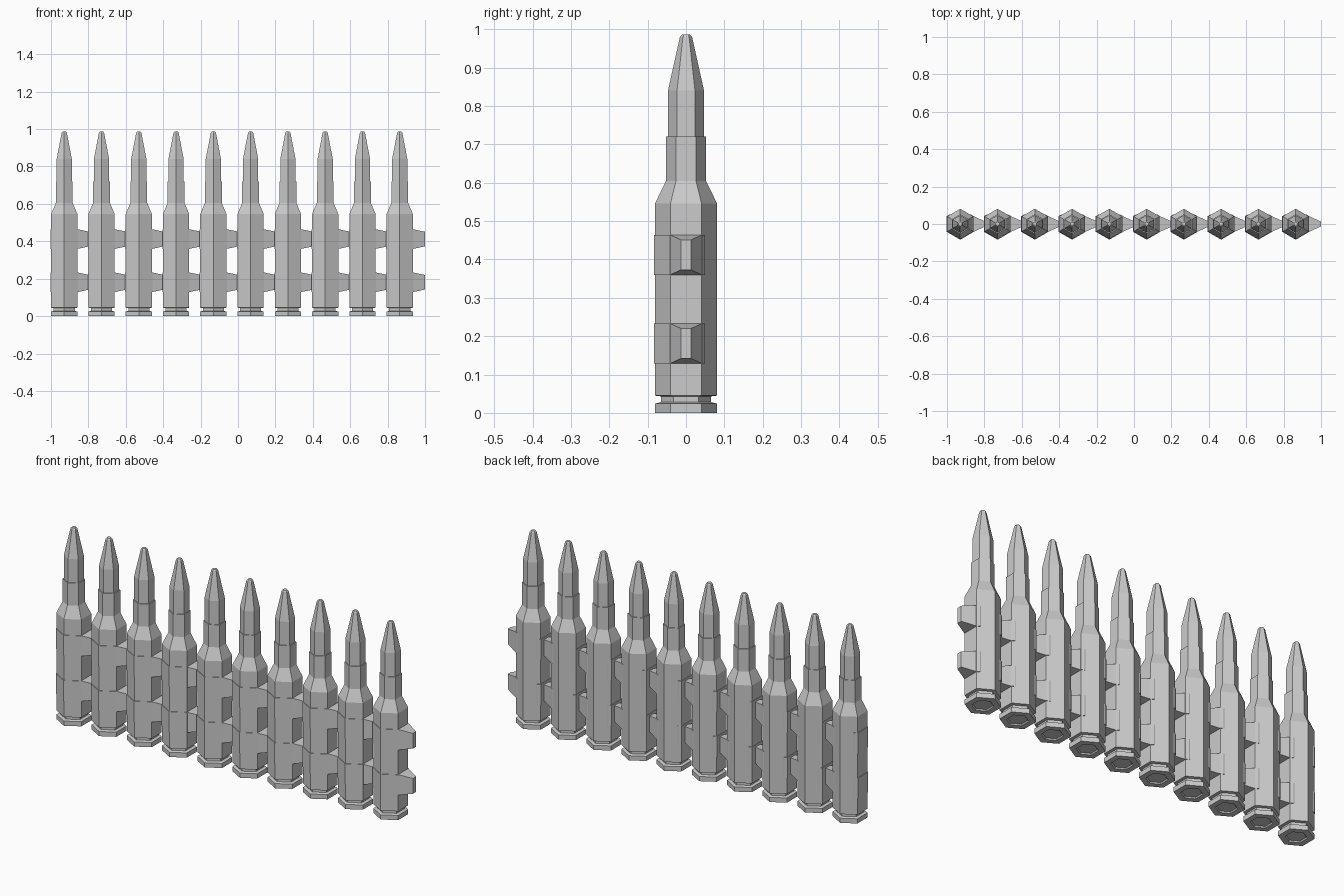
import bpy, bmesh, math

cube = bpy.data.objects.get("Cube")
if cube:
    bpy.data.objects.remove(cube, do_unlink=True)

metal = bpy.data.materials.new("grey metal")
metal.use_nodes = True
metal.diffuse_color = (0.6, 0.6, 0.6, 1)
metal.node_tree.nodes["Principled BSDF"].inputs["Base Color"].default_value = (0.6, 0.6, 0.6, 1)

COUNT, SPACING, FIRST_X = 10, 0.1993, -0.929


def loft(name, rings):
    """Mesh object skinned through equal-length rings, capped at both ends."""
    bm = bmesh.new()
    loops = [[bm.verts.new(p) for p in ring] for ring in rings]
    n = len(loops[0])
    for a, b in zip(loops, loops[1:]):
        for i in range(n):
            j = (i + 1) % n
            bm.faces.new((a[i], a[j], b[j], b[i]))
    bm.faces.new(loops[0][::-1])
    bm.faces.new(loops[-1])
    bmesh.ops.recalc_face_normals(bm, faces=bm.faces)
    mesh = bpy.data.meshes.new(name)
    bm.to_mesh(mesh)
    bm.free()
    mesh.materials.append(metal)
    return mesh


def place(name, mesh, x, z=0):
    ob = bpy.data.objects.new(name, mesh)
    ob.location = (x, 0, z)
    bpy.context.collection.objects.link(ob)


def hexagon(r, z):
    return [(r * math.cos(math.radians(30 + 60 * i)),
             r * math.sin(math.radians(30 + 60 * i)), z) for i in range(6)]


def lathe(name, profile):
    return loft(name, [hexagon(r, z) for r, z in profile])


# Six-sided case with a recessed base, rim, groove, shoulder and neck
case = lathe("case", [
    (0.045, 0.006), (0.05, 0), (0.081, 0), (0.081, 0.024), (0.065, 0.028),
    (0.065, 0.043), (0.081, 0.045), (0.081, 0.546), (0.052, 0.605), (0.052, 0.72)])

# Tapered projectile
bullet = lathe("bullet", [
    (0.047, 0.70), (0.047, 0.84), (0.016, 0.98), (0.011, 0.986)])

# Link clip wrapping the front and just past the side faces
R, H, BACK = 0.084, 0.104, 0.05
side, cut = R * math.cos(math.pi / 6), (R - BACK) * math.sqrt(3)
outline = [(cut, BACK), (-cut, BACK), (-side, R / 2), (-side, -R / 2),
           (0, -R), (side, -R / 2), (side, R / 2)]
clip = loft("link_clip", [[(x, y, z) for x, y in outline] for z in (0, H)])


# Tapered tab reaching the next case
def tab_ring(x, y, low, high):
    return [(x, -y, low), (x, y, low), (x, y, high), (x, -y, high)]


tab = loft("link_tab", [tab_ring(0.06, 0.041, 0, H),
                        tab_ring(side, 0.041, 0, H),
                        tab_ring(0.135, 0.013, 0.013, H - 0.013)])

for i in range(COUNT):
    x = FIRST_X + i * SPACING
    place(f"case_{i + 1}", case, x)
    place(f"bullet_{i + 1}", bullet, x)
    for level, z in (("lower", 0.129), ("upper", 0.36)):
        place(f"{level}_link_clip_{i + 1}", clip, x, z)
        place(f"{level}_link_tab_{i + 1}", tab, x, z)
